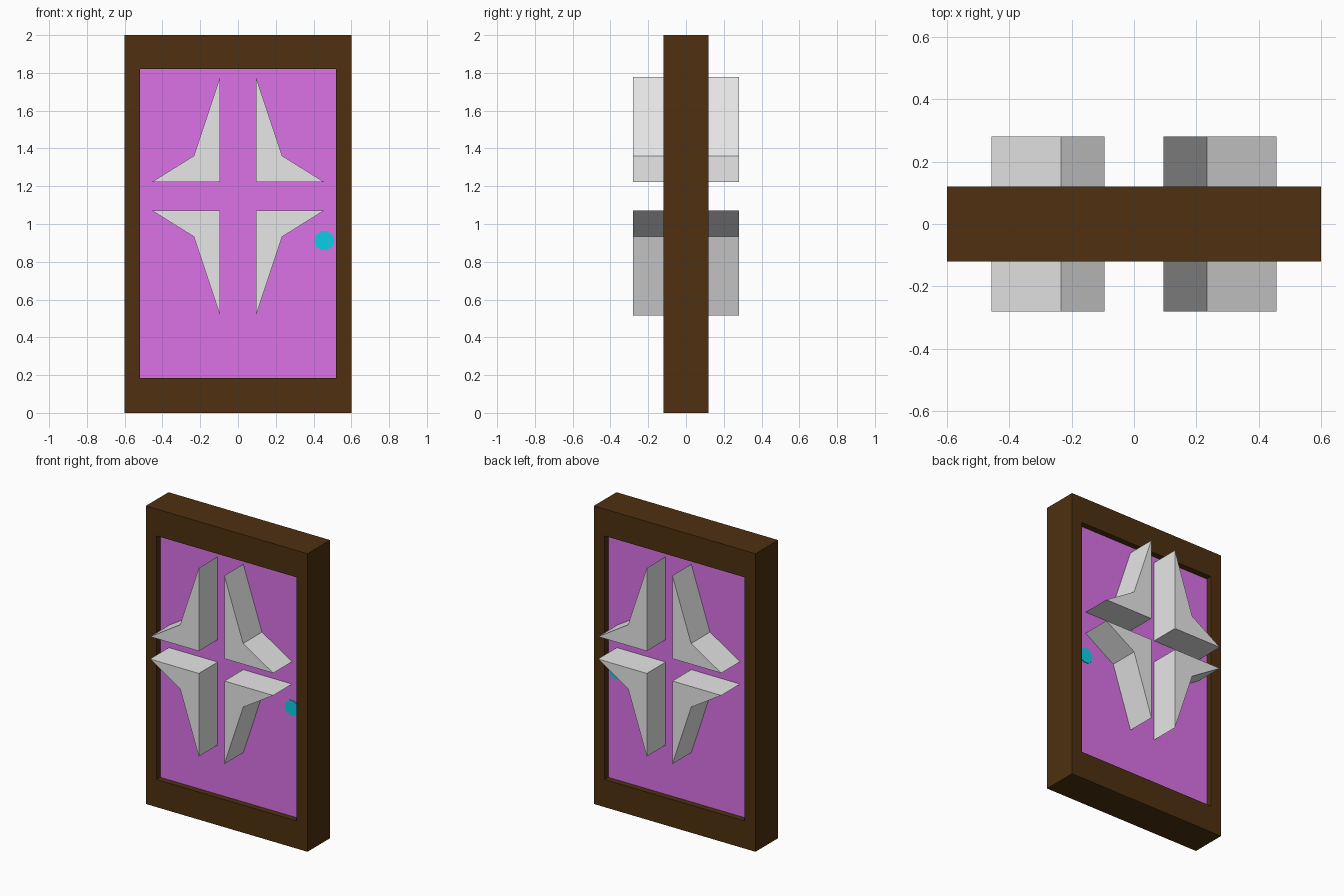
import bpy
import bmesh
import math

old = bpy.data.objects.get("Cube")
if old:
    bpy.data.objects.remove(old, do_unlink=True)


def make_material(name, rgb):
    mat = bpy.data.materials.new(name)
    mat.use_nodes = True
    mat.diffuse_color = (*rgb, 1)
    mat.node_tree.nodes["Principled BSDF"].inputs["Base Color"].default_value = (*rgb, 1)
    return mat


brown = make_material("dark brown wood", (0.077, 0.03, 0.005))
purple = make_material("purple", (0.708, 0.171, 0.8))
grey = make_material("light grey", (0.8, 0.8, 0.8))
cyan = make_material("cyan", (0.004, 0.63, 0.82))


def finish(name, bm, mat):
    bmesh.ops.recalc_face_normals(bm, faces=bm.faces)
    mesh = bpy.data.meshes.new(name)
    bm.to_mesh(mesh)
    bm.free()
    mesh.materials.append(mat)
    obj = bpy.data.objects.new(name, mesh)
    bpy.context.collection.objects.link(obj)
    return obj


def prism(name, outline, depth, mat):
    """Extrude an (x, z) outline through the door, from -depth to +depth in y."""
    bm = bmesh.new()
    face = bm.faces.new([bm.verts.new((x, -depth, z)) for x, z in outline])
    new = bmesh.ops.extrude_face_region(bm, geom=[face], use_keep_orig=True)["geom"]
    verts = [v for v in new if isinstance(v, bmesh.types.BMVert)]
    bmesh.ops.translate(bm, verts=verts, vec=(0, 2 * depth, 0))
    return finish(name, bm, mat)


def rectangle(half_width, bottom, top):
    return [(-half_width, bottom), (half_width, bottom), (half_width, top), (-half_width, top)]


# Frame: a rectangular ring, outer and inner loops joined all the way round
OUTER = rectangle(0.6, 0, 2)
OPENING = rectangle(0.52, 0.185, 1.82)
THICK, PANEL = 0.12, 0.08

bm = bmesh.new()
loops = [[bm.verts.new((x, y, z)) for x, z in shape]
         for shape, y in ((OUTER, -THICK), (OPENING, -THICK), (OPENING, THICK), (OUTER, THICK))]
for k in range(4):
    a, b = loops[k], loops[(k + 1) % 4]
    for i in range(4):
        j = (i + 1) % 4
        bm.faces.new((a[i], a[j], b[j], b[i]))
finish("frame", bm, brown)

# Recessed panel filling the opening
prism("panel", OPENING, PANEL, purple)

# Four star quarters, mirrored about the star centre
STAR_Z = 1.147
QUARTER = [(0.095, 0.075), (0.457, 0.075), (0.234, 0.214), (0.095, 0.632)]
for side, sx in (("left", 1), ("right", -1)):
    for level, sz in (("upper", 1), ("lower", -1)):
        outline = [(sx * x, STAR_Z + sz * z) for x, z in QUARTER]
        prism(f"star_{level}_{side}", outline, 0.28, grey)

# Flat round knob, showing on both faces of the panel
SIDES = 10
knob = []
for i in range(SIDES):
    angle = math.tau * i / SIDES
    knob.append((0.457 + 0.053 * math.cos(angle), 0.912 + 0.053 * math.sin(angle)))
prism("knob", knob, PANEL + 0.004, cyan)
